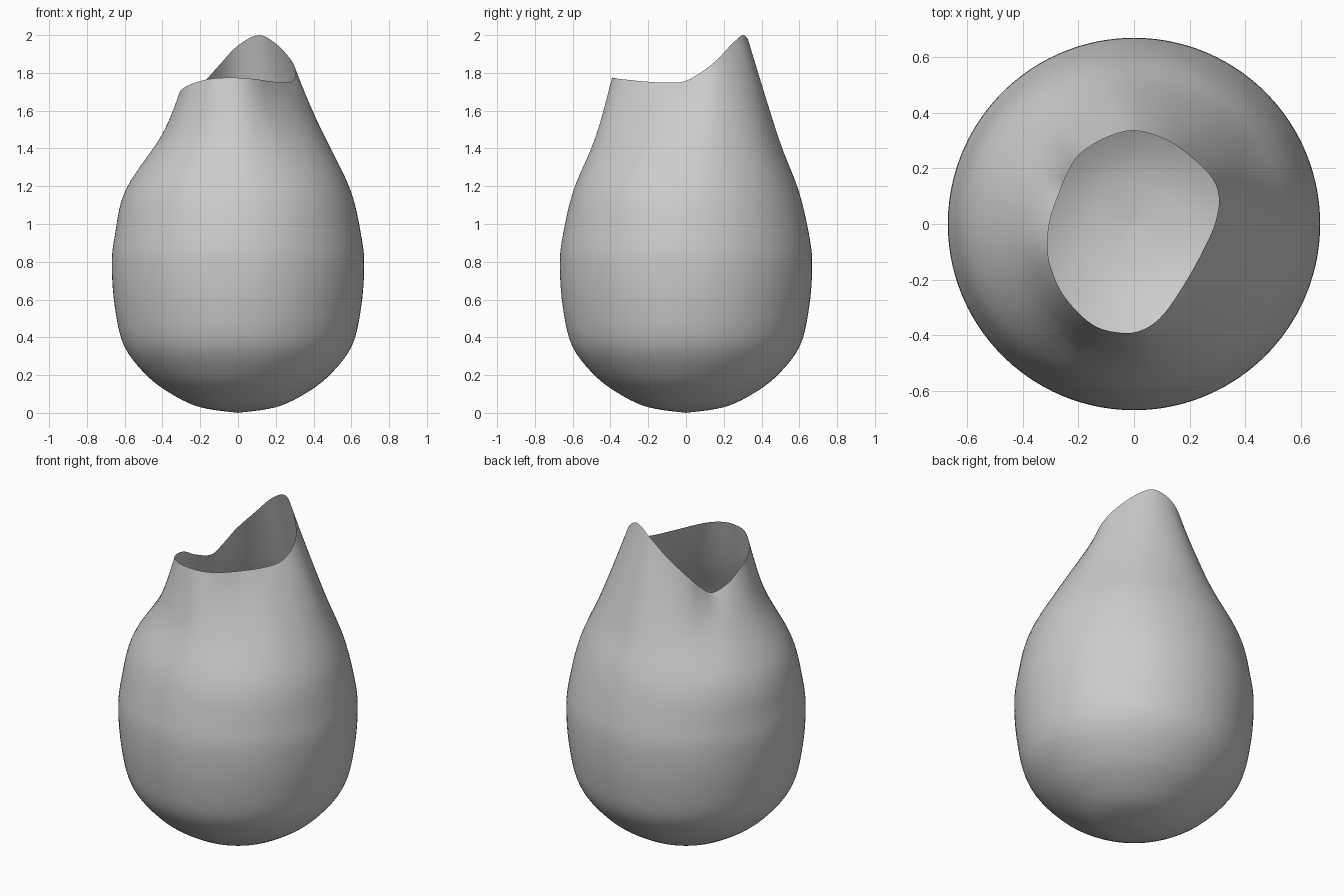
import bpy, bmesh, math

if "Cube" in bpy.data.objects:
    bpy.data.objects.remove(bpy.data.objects["Cube"])

def catmull(pts, sub, closed=False):
    """Smooth interpolation through tuples of any size."""
    n, out = len(pts), []
    get = (lambda i: pts[i % n]) if closed else (lambda i: pts[max(0, min(n - 1, i))])
    for i in range(n if closed else n - 1):
        p0, p1, p2, p3 = (get(i + k) for k in (-1, 0, 1, 2))
        for s in range(sub):
            t = s / sub
            out.append(tuple(0.5 * (2*b + (c - a)*t + (2*a - 5*b + 4*c - d)*t*t
                                    + (3*b - a - 3*c + d)*t**3)
                             for a, b, c, d in zip(p0, p1, p2, p3)))
    if not closed:
        out.append(pts[-1])
    return out

# Irregular rim: x, y, z, and shoulder radius beneath it
rim = catmull([
    (0.00, 0.335, 1.945, .49), (0.11, 0.305, 2.00, .49), (0.20, 0.245, 1.955, .49),
    (0.28, 0.165, 1.87, .48), (0.305, 0.09, 1.81, .475), (0.29, 0.00, 1.758, .46),
    (0.25, -0.09, 1.748, .445), (0.19, -0.20, 1.753, .44), (0.105, -0.325, 1.765, .465),
    (0.03, -0.38, 1.772, .48), (-0.05, -0.39, 1.775, .478), (-0.15, -0.36, 1.768, .47),
    (-0.25, -0.26, 1.74, .45), (-0.30, -0.15, 1.71, .43), (-0.31, -0.07, 1.685, .42),
    (-0.30, 0.02, 1.635, .41), (-0.265, 0.12, 1.607, .41), (-0.235, 0.19, 1.655, .42),
    (-0.19, 0.255, 1.735, .445), (-0.10, 0.31, 1.84, .475)], 6, True)

# Round egg body profile: radius, z
body = [(0, 0), (.20, .03), (.352, .10), (.485, .20), (.603, .355), (.652, .56),
        (.668, .78), (.652, .94), (.595, 1.18)]

bm = bmesh.new()
bottom = bm.verts.new((0, 0, 0))
columns = []
for x, y, z, shoulder in rim:
    a = math.atan2(y, x)
    prof = catmull(body + [(shoulder, 1.455), (math.hypot(x, y), z)], 5)[1:]
    columns.append([bm.verts.new((r*math.cos(a), r*math.sin(a), h)) for r, h in prof])
for i, right in enumerate(columns):
    left = columns[i - 1]
    bm.faces.new((bottom, right[0], left[0]))
    for j in range(len(right) - 1):
        bm.faces.new((left[j], right[j], right[j+1], left[j+1]))
bmesh.ops.recalc_face_normals(bm, faces=bm.faces)
if sum(f.normal.dot(f.calc_center_median() - bottom.co.lerp((0, 0, 1.6), .5))
       for f in bm.faces) < 0:
    bmesh.ops.reverse_faces(bm, faces=bm.faces)
for f in bm.faces:
    f.smooth = True

mesh = bpy.data.meshes.new("open_shell")
bm.to_mesh(mesh)
bm.free()
bpy.context.collection.objects.link(bpy.data.objects.new("open_shell", mesh))
